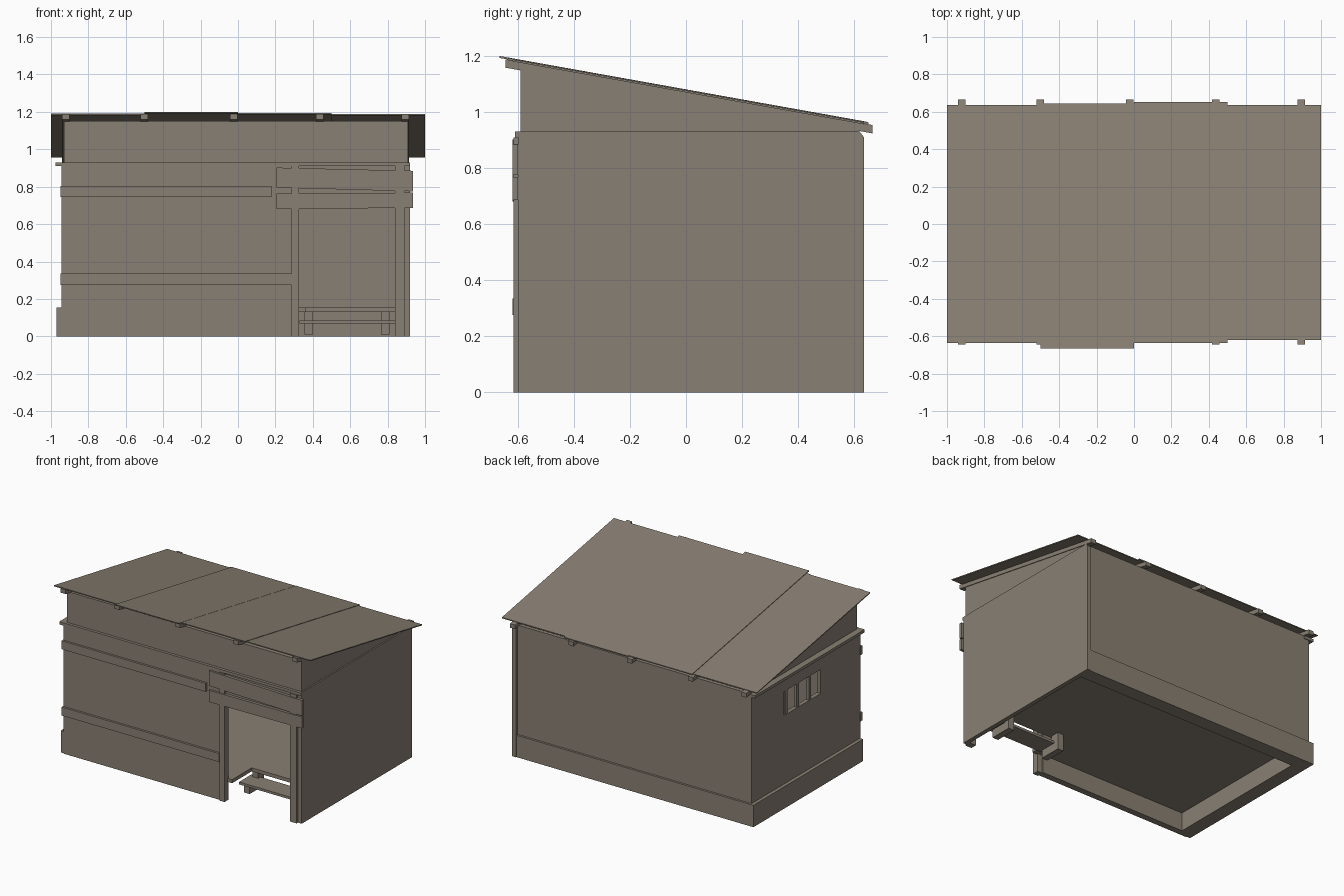
import bpy, bmesh, math

# one weathered timber colour
wood = bpy.data.materials.new("weathered_wood")
wood.diffuse_color = (0.25, 0.215, 0.172, 1)

SLOPE = 0.179


def roof_z(y):
    return 1.2 - SLOPE * (y + 0.665)


def finish(name, bm):
    bmesh.ops.recalc_face_normals(bm, faces=bm.faces)
    me = bpy.data.meshes.new(name)
    bm.to_mesh(me)
    bm.free()
    me.materials.append(wood)
    ob = bpy.data.objects.new(name, me)
    bpy.context.collection.objects.link(ob)
    return ob


def prism(name, profile, axis, lo, hi):
    """Extrude a 2D profile along axis x (y,z), y (x,z) or z (x,y)."""
    place = {'x': lambda p, t: (t, p[0], p[1]),
             'y': lambda p, t: (p[0], t, p[1]),
             'z': lambda p, t: (p[0], p[1], t)}[axis]
    bm = bmesh.new()
    a = [bm.verts.new(place(p, lo)) for p in profile]
    b = [bm.verts.new(place(p, hi)) for p in profile]
    bm.faces.new(a)
    bm.faces.new(b[::-1])
    n = len(a)
    for i in range(n):
        j = (i + 1) % n
        bm.faces.new((a[i], b[i], b[j], a[j]))
    return finish(name, bm)


def box(name, x0, x1, y0, y1, z0, z1):
    return prism(name, [(x0, y0), (x1, y0), (x1, y1), (x0, y1)], 'z', z0, z1)


# plinth on the left and back
box("plinth_left", -0.97, -0.87, -0.60, 0.63, 0, 0.155)
box("plinth_back", -0.87, 0.89, 0.53, 0.63, 0, 0.155)

# floor with a notch behind the doorway
prism("floor", [(-0.93, -0.58), (0.36, -0.58), (0.36, -0.36), (0.89, -0.36),
                (0.89, 0.60), (-0.93, 0.60)], 'z', 0.13, 0.155)

# front wall and lintel wall over the doorway
box("front_wall", -0.945, 0.29, -0.605, -0.56, 0, 0.91)
box("lintel_wall", 0.29, 0.89, -0.60, -0.57, 0.70, 0.91)

# right and back walls
prism("right_wall", [(-0.60, 0), (0.635, 0), (0.635, 0.91), (0.62, 0.93), (-0.60, 0.93)],
      'x', 0.89, 0.92)
box("back_wall", -0.93, 0.89, 0.59, 0.615, 0.15, 0.93)

# left wall built around the window
for n, (y0, y1, z0, z1) in {"lower": (-0.60, 0.615, 0, 0.64), "upper": (-0.60, 0.615, 0.81, 0.91),
                            "front": (-0.60, -0.16, 0.64, 0.81), "rear": (0.25, 0.615, 0.64, 0.81)}.items():
    box("left_wall_" + n, -0.945, -0.915, y0, y1, z0, z1)
for i, y in enumerate((0.22, 0.09, -0.045)):
    box(f"window_bar_{i}", -0.94, -0.92, y - 0.012, y + 0.012, 0.64, 0.81)

# ledge on top of the front and left walls
box("ledge_front", -0.975, 0.92, -0.61, -0.56, 0.91, 0.93)
box("ledge_left", -0.975, -0.90, -0.56, 0.62, 0.91, 0.93)

# clerestory front and triangular side panels
box("clerestory_front", -0.93, 0.91, -0.59, -0.565, 0.925, 1.15)
for n, x in (("left", -0.93), ("right", 0.89)):
    prism("clerestory_" + n, [(-0.59, 0.925), (0.615, 0.925), (0.615, roof_z(0.615) - 0.036),
                              (-0.59, roof_z(-0.59) - 0.036)], 'x', x, x + 0.02)

# door posts
box("door_post_left", 0.285, 0.325, -0.615, -0.57, 0, 0.91)
box("door_post_right", 0.84, 0.89, -0.615, -0.57, 0, 0.91)

# horizontal battens on the front
box("batten_upper", -0.95, 0.18, -0.62, -0.60, 0.745, 0.805)
box("batten_lower", -0.95, 0.285, -0.62, -0.60, 0.275, 0.335)

# slightly crooked boards above the doorway
prism("door_board_upper", [(0.205, 0.795), (0.935, 0.775), (0.935, 0.885), (0.205, 0.902)],
      'y', -0.62, -0.60)
prism("door_board_lower", [(0.205, 0.68), (0.935, 0.687), (0.935, 0.768), (0.205, 0.763)],
      'y', -0.62, -0.60)

# entrance step with two stringers
box("step_plank", 0.33, 0.84, -0.46, -0.32, 0.068, 0.085)
for i, x in enumerate((0.355, 0.765)):
    prism(f"step_stringer_{i}", [(-0.44, 0.01), (-0.28, 0.01), (-0.28, 0.13),
                                 (-0.345, 0.13), (-0.345, 0.07), (-0.44, 0.07)],
          'x', x, x + 0.045)

# rafters
for i, x in enumerate((-0.92, -0.5, -0.022, 0.437, 0.895)):
    y0, y1 = -0.645, 0.665
    prism(f"rafter_{i}", [(y0, roof_z(y0) - 0.038), (y1, roof_z(y1) - 0.038),
                          (y1, roof_z(y1) - 0.008), (y0, roof_z(y0) - 0.008)],
          'x', x - 0.02, x + 0.02)

# four overlapping roof sheets of slightly different reach
for i, (y0, y1, dz) in enumerate(((-0.635, 0.635, -0.004), (-0.665, 0.645, 0),
                                  (-0.635, 0.652, -0.001), (-0.62, 0.635, -0.004))):
    x = -1 + 0.5 * i
    prism(f"roof_sheet_{i}", [(y0, roof_z(y0) + dz - 0.007), (y1, roof_z(y1) + dz - 0.007),
                              (y1, roof_z(y1) + dz), (y0, roof_z(y0) + dz)], 'x', x, x + 0.5)
